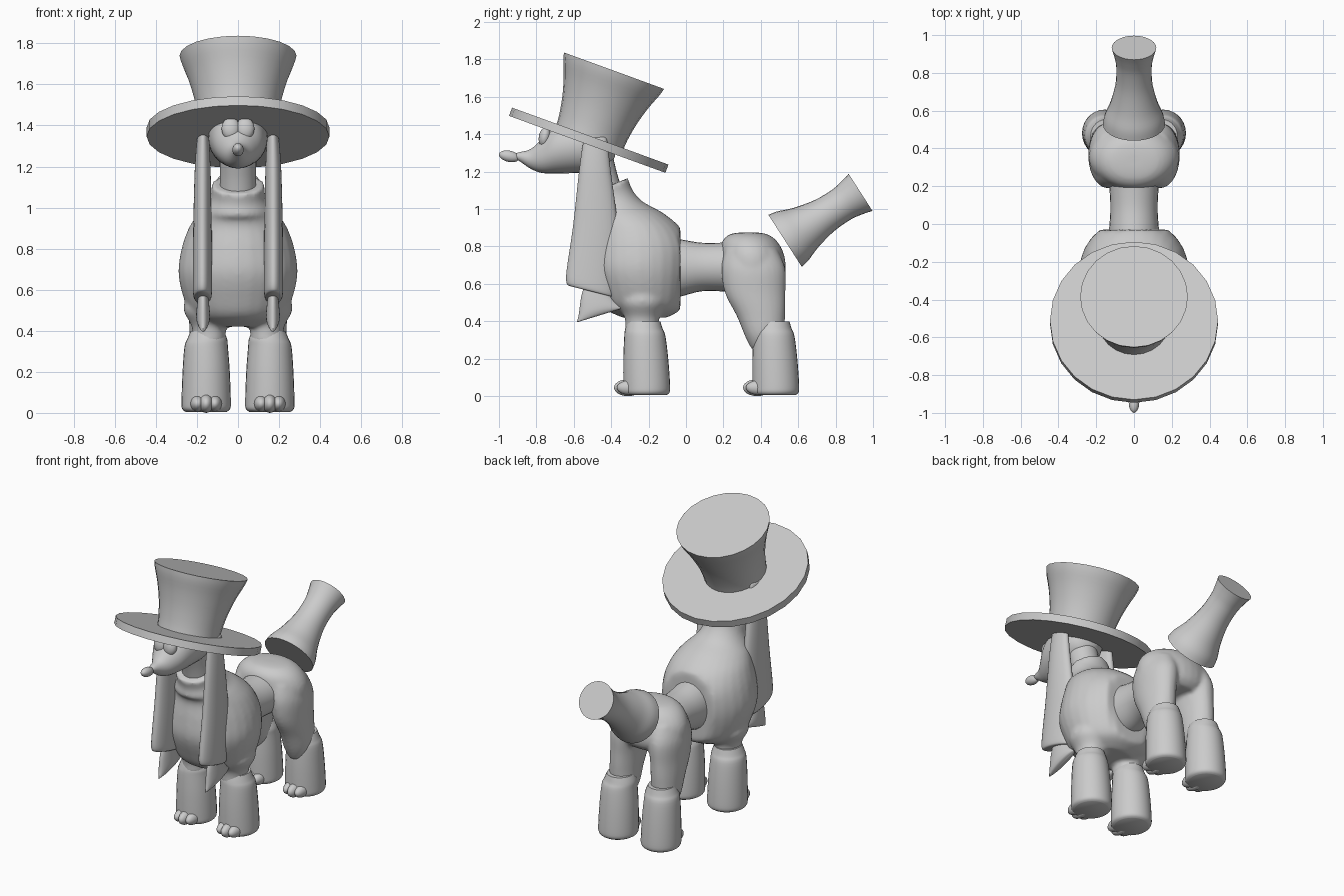
import bpy
from math import sin, cos, pi, radians


def spline(rows, n):
    """Catmull-Rom interpolation through rows of ring values."""
    out = []
    for i in range(len(rows) - 1):
        p = [rows[max(0, min(len(rows) - 1, i + k))] for k in (-1, 0, 1, 2)]
        for j in range(n):
            t = j / n
            out.append([0.5 * (2 * b + (c - a) * t + (2 * a - 5 * b + 4 * c - d) * t * t
                               + (3 * b - a - 3 * c + d) * t ** 3) for a, b, c, d in zip(*p)])
    return out + [list(rows[-1])]


def loft(name, rings, seg=28, n=4, ymin=-9, ymax=9, sx=1):
    """Rings: x, y, z, rx, ry, tilt in degrees (positive lifts the back)."""
    rings = spline(rings, n) if n > 1 else rings
    verts, faces = [], []
    for x, y, z, rx, ry, tilt in rings:
        t = radians(tilt)
        for k in range(seg):
            a = 2 * pi * k / seg
            vy = y + ry * sin(a) * cos(t)
            verts.append((sx * (x + rx * cos(a)), max(ymin, min(ymax, vy)), z + ry * sin(a) * sin(t)))
    for i in range(len(rings) - 1):
        for k in range(seg):
            a, b = i * seg + k, i * seg + (k + 1) % seg
            faces.append((a, b, b + seg, a + seg))
    faces.append(tuple(reversed(range(seg))))
    faces.append(tuple(range(len(verts) - seg, len(verts))))
    me = bpy.data.meshes.new(name)
    me.from_pydata(verts, [], faces)
    ob = bpy.data.objects.new(name, me)
    bpy.context.collection.objects.link(ob)
    bpy.ops.object.select_all(action='DESELECT')
    ob.select_set(True)
    bpy.context.view_layer.objects.active = ob
    # consistent outward normals
    bpy.ops.object.mode_set(mode='EDIT')
    bpy.ops.mesh.select_all(action='SELECT')
    bpy.ops.mesh.normals_make_consistent(inside=False)
    bpy.ops.object.mode_set(mode='OBJECT')
    bpy.ops.object.shade_smooth_by_angle(angle=radians(40))
    return ob


def ball(name, loc, size, tilt=0):
    bpy.ops.mesh.primitive_uv_sphere_add(segments=20, ring_count=12, location=loc,
                                         rotation=(radians(tilt), 0, 0))
    ob = bpy.context.object
    ob.name = name
    ob.scale = size
    bpy.ops.object.shade_smooth()


def blend(name, parts):
    """Fuse overlapping closed parts into one soft surface."""
    bpy.ops.object.select_all(action='DESELECT')
    for p in parts:
        p.select_set(True)
    bpy.context.view_layer.objects.active = parts[0]
    bpy.ops.object.join()
    ob = bpy.context.object
    ob.name = name
    m = ob.modifiers.new("fuse", 'REMESH')
    m.mode = 'VOXEL'
    m.voxel_size = 0.012
    m.use_smooth_shade = True
    s = ob.modifiers.new("soften", 'SMOOTH')
    s.factor = 0.5
    s.iterations = 6


# chest with collar, upper front legs
chest = [loft("chest", [
    (0, -.22, .42, .14, .12, 0), (0, -.23, .47, .22, .21, 0), (0, -.24, .56, .265, .25, 0),
    (0, -.25, .68, .29, .28, 0), (0, -.25, .80, .275, .275, 0), (0, -.27, .90, .24, .24, 0),
    (0, -.32, .96, .20, .20, 5), (0, -.385, 1.0, .16, .16, 14), (0, -.41, 1.055, .133, .133, 20),
    (0, -.43, 1.115, .13, .13, 23)], ymax=-.03)]
# hips and thighs
hips = [loft("hips", [
    (0, .36, .60, .17, .13, 0), (0, .36, .64, .225, .165, 0), (0, .355, .70, .24, .178, 0),
    (0, .35, .77, .23, .17, 0), (0, .34, .83, .19, .145, 0), (0, .335, .865, .13, .10, 0),
    (0, .335, .875, .05, .04, 0)], ymin=.19)]
for s in (-1, 1):
    chest.append(loft("upper_leg", [
        (.14, -.235, .34, .08, .09, 0), (.14, -.235, .42, .085, .093, 0),
        (.14, -.235, .50, .125, .13, 0), (.13, -.235, .58, .12, .12, 0)], sx=s))
    hips.append(loft("thigh", [
        (.15, .39, .25, .04, .04, 0), (.15, .415, .32, .08, .10, 0), (.15, .40, .43, .088, .13, 0),
        (.145, .37, .55, .095, .162, 0), (.135, .36, .68, .105, .172, 0),
        (.12, .35, .78, .09, .14, 0)], ymin=.19, sx=s))
blend("chest", chest)
blend("hips", hips)

# waist joining chest and hips, lofted along y by turning the rings upright
loft("waist", [(0, -.08, .685, .135, .16, 90), (0, -.03, .685, .132, .153, 90),
               (0, .08, .69, .125, .13, 90), (0, .19, .69, .13, .13, 90),
               (0, .24, .69, .135, .135, 90)])

# leg cuffs and paws
for s, side in ((-1, "right"), (1, "left")):
    for y, name in ((-.21, "front"), (.48, "back")):
        loft(f"{name}_leg_cuff_{side}", [
            (.155, y, .005, .10, .105, 0), (.155, y, .02, .117, .122, 0),
            (.155, y, .06, .12, .125, 0), (.155, y - .005, .20, .115, .12, 0),
            (.155, y - .01, .32, .106, .110, 0), (.15, y - .015, .36, .097, .10, 0),
            (.15, y - .015, .40, .08, .088, 0)], sx=s)
        for k in (-1, 0, 1):
            ball(f"{name}_toe_{side}", (s * .155 + k * .042, y - .10 + .015 * abs(k), .045),
                 (.035, .075, .045 if k == 0 else .04))

# tail pompom flare
axis = (.84, .54)
loft("tail", [(0, .53 + axis[0] * d, .83 + axis[1] * d, r, r, -57.3 + 180) for d, r in
              ((0, .165), (.05, .155), (.13, .125), (.25, .098), (.36, .094), (.43, .105), (.48, .118))])

# neck and head with muzzle
loft("neck", [(0, -.41, 1.03, .09, .09, 15), (0, -.445, 1.15, .088, .085, 12),
              (0, -.475, 1.25, .09, .09, 8), (0, -.49, 1.34, .09, .09, 0)])
loft("head", [(0, -.92, 1.283, .012, .012, 90), (0, -.89, 1.28, .024, .024, 90),
              (0, -.83, 1.268, .048, .053, 90), (0, -.77, 1.285, .085, .092, 90),
              (0, -.70, 1.32, .122, .13, 90), (0, -.60, 1.335, .142, .143, 90),
              (0, -.50, 1.335, .14, .14, 90), (0, -.42, 1.325, .105, .105, 90),
              (0, -.38, 1.32, .04, .04, 90)])
ball("nose", (0, -.945, 1.282), (.028, .056, .03), -12)
for s in (-1, 1):
    ball("eye", (s * .035, -.755, 1.385), (.045, .032, .055), -10)

# long ears with tassels
for s, side in ((-1, "right"), (1, "left")):
    loft(f"ear_{side}", [
        (.17, -.485, 1.385, .015, .05, 0), (.17, -.485, 1.36, .026, .064, 0),
        (.172, -.487, 1.2, .038, .085, 0), (.173, -.485, .9, .045, .12, 0),
        (.173, -.505, .65, .047, .135, -10), (.173, -.51, .575, .045, .133, -14),
        (.173, -.508, .56, .036, .12, -14)], sx=s)
    loft(f"ear_tassel_{side}", [
        (.17, -.49, .60, .02, .05, 0), (.17, -.485, .54, .028, .075, 5),
        (.17, -.47, .47, .034, .105, 14), (.17, -.46, .44, .026, .127, 17),
        (.17, -.46, .432, .012, .13, 17)], sx=s)

# top hat, tilted back
ta = radians(20)


def hat(name, rows, n):
    loft(name, [(0, -.512 + h * sin(ta), 1.39 + h * cos(ta), r, r, -20) for h, r in rows], seg=24, n=n)


hat("hat_brim", [(-.047, .445), (0, .445)], 1)
hat("hat_crown", [(-.02, .19), (.05, .195), (.15, .213), (.25, .242), (.33, .273), (.372, .285)], 3)
